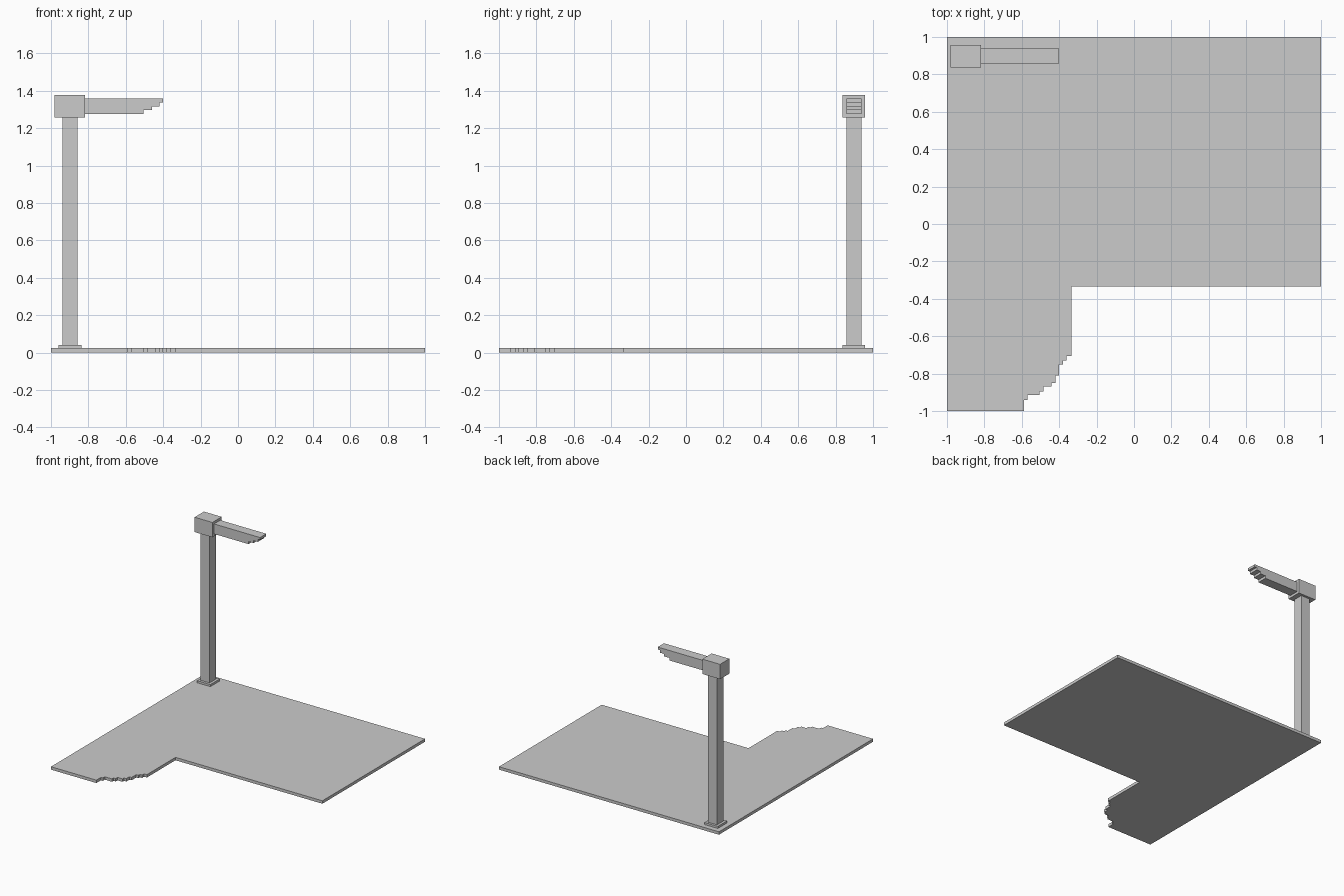
import bpy, bmesh
from mathutils import Vector

if "Cube" in bpy.data.objects:
    bpy.data.objects.remove(bpy.data.objects["Cube"])


def prism(name, profile, direction):
    """Extrude a closed planar profile along a direction vector."""
    bm = bmesh.new()
    face = bm.faces.new([bm.verts.new(p) for p in profile])
    ext = bmesh.ops.extrude_face_region(bm, geom=[face])
    verts = [g for g in ext["geom"] if isinstance(g, bmesh.types.BMVert)]
    bmesh.ops.translate(bm, verts=verts, vec=Vector(direction))
    bmesh.ops.recalc_face_normals(bm, faces=bm.faces)
    mesh = bpy.data.meshes.new(name)
    bm.to_mesh(mesh)
    bm.free()
    obj = bpy.data.objects.new(name, mesh)
    bpy.context.collection.objects.link(obj)
    return obj


def box(name, x0, x1, y0, y1, z0, z1):
    return prism(name, [(x0, y0, z0), (x1, y0, z0), (x1, y1, z0), (x0, y1, z0)],
                 (0, 0, z1 - z0))


def stairs(start, corners):
    """Stepped outline: move along the first axis, then the second, per corner."""
    points, (a, b) = [start], start
    for na, nb in corners:
        points += [(na, b), (na, nb)]
        a, b = na, nb
    return points


# Ground slab: L shape with a ragged stepped corner
ragged = stairs((-0.335, -0.705), [
    (-0.36, -0.73), (-0.38, -0.75), (-0.40, -0.81), (-0.42, -0.85),
    (-0.44, -0.87), (-0.485, -0.895), (-0.505, -0.915), (-0.57, -0.94),
    (-0.587, -1.0)])
outline = [(-1, -1), (-1, 1), (1, 1), (1, -0.333), (-0.335, -0.333)] + ragged
prism("ground_slab", [(x, y, 0) for x, y in outline], (0, 0, 0.024))

# Post with its foot and head block
box("post_foot", -0.959, -0.837, 0.836, 0.957, 0.024, 0.041)
box("post", -0.939, -0.858, 0.857, 0.938, 0.041, 1.256)
box("head_block", -0.98, -0.818, 0.836, 0.957, 1.256, 1.378)

# Arm: tip stepped on the underside
tip = stairs((-0.505, 1.276), [])
for x, z in [(-0.459, 1.297), (-0.42, 1.317), (-0.40, 1.338)]:
    tip += [(tip[-1][0], z), (x, z)]
arm = [(-0.818, 1.276)] + tip + [(-0.40, 1.358), (-0.818, 1.358)]
prism("arm", [(x, 0.857, z) for x, z in arm], (0, 0.081, 0))
